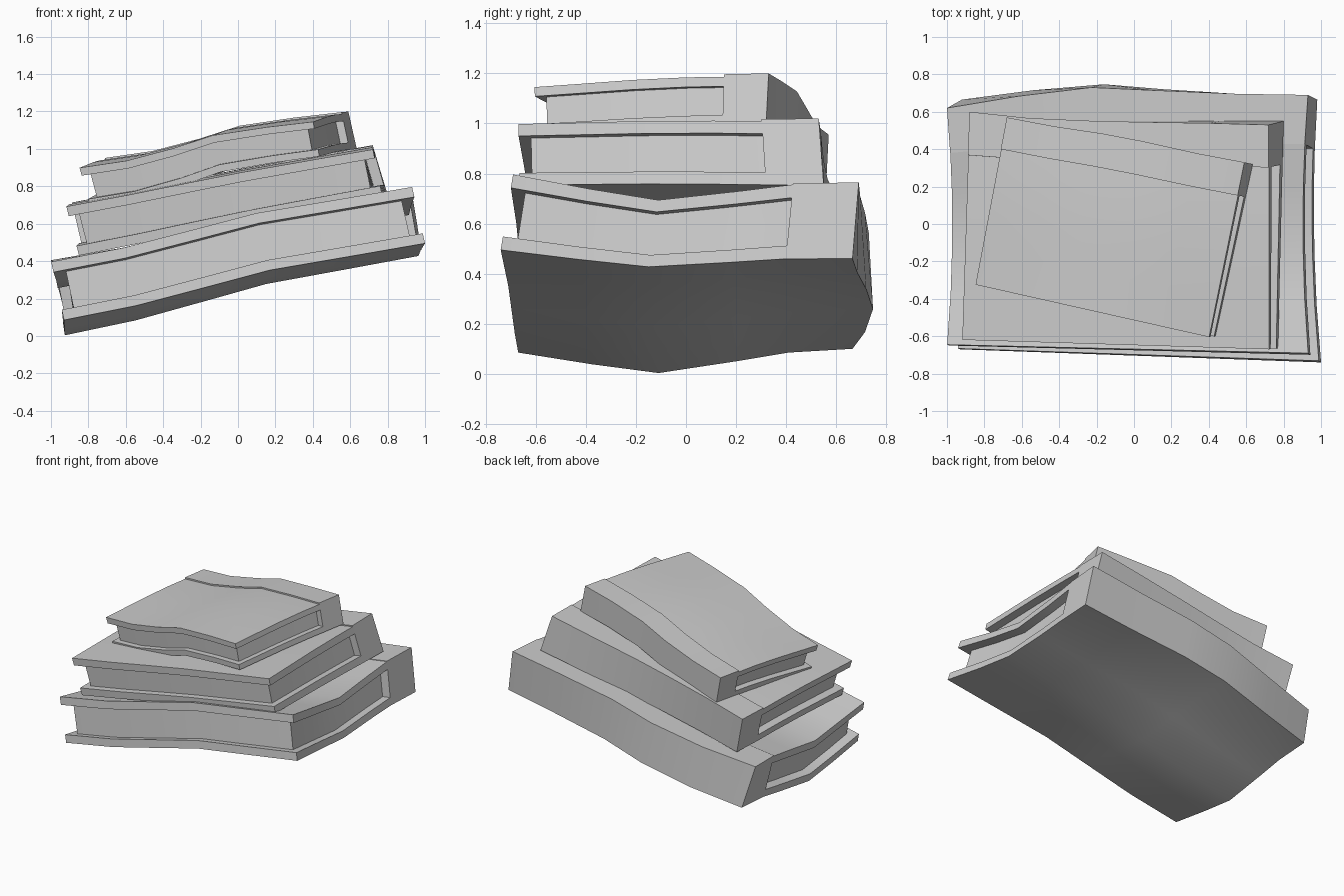
import bpy, bmesh
from mathutils import Vector

if "Cube" in bpy.data.objects:
    bpy.data.objects.remove(bpy.data.objects["Cube"])

US = [0, .2, .4, .57, .8, 1]      # stations along the spine
VS = [0, .22, .42, .65, .81]      # stations from fore-edge to spine


def interp(xs, ys, x):
    for i in range(len(xs) - 1):
        if x <= xs[i + 1]:
            f = (x - xs[i]) / (xs[i + 1] - xs[i])
            return ys[i] + f * (ys[i + 1] - ys[i])
    return ys[-1]


def make_warp(low, high, rise, sag, bulge, pinch):
    """Map book space (u along spine, v to spine, w up) to the bent, leaning book."""
    def patch(c, u, v):
        fl, fr, bl, br = (Vector(p) for p in c)
        return fl.lerp(fr, u).lerp(bl.lerp(br, u), v)

    def warp(u, v, w):
        p = patch(low, u, v).lerp(patch(high, u, v), w)
        p.z += interp(US, rise, u) + interp(VS + [1], sag, v) * (1 - .4 * u * (1 - w))
        p.y += interp(US, bulge, u) * v ** 3
        p.x += pinch * ((1 - u) * w - u) * 4 * v * (1 - v)
        return p
    return warp


def extrude_profile(name, profile, caps, u0, u1, warp):
    bm = bmesh.new()
    us = [u0] + [u for u in US if u0 < u < u1] + [u1]
    rings = [[bm.verts.new(warp(u, v, w)) for v, w in profile] for u in us]
    n = len(profile)
    for a, b in zip(rings, rings[1:]):
        for i in range(n):
            j = (i + 1) % n
            bm.faces.new((a[i], a[j], b[j], b[i]))
    for ring in (rings[0], rings[-1]):
        for cap in caps:
            bm.faces.new([ring[i] for i in cap])
    bmesh.ops.recalc_face_normals(bm, faces=bm.faces[:])
    me = bpy.data.meshes.new(name)
    bm.to_mesh(me)
    bm.free()
    ob = bpy.data.objects.new(name, me)
    bpy.context.collection.objects.link(ob)
    bpy.ops.object.select_all(action='DESELECT')
    ob.select_set(True)
    bpy.context.view_layer.objects.active = ob
    bpy.ops.object.shade_smooth_by_angle(angle=0.52)


def book(name, t, step, **bend):
    warp = make_warp(**bend)
    back = VS[::-1]
    # C-shaped case: lower cover, thick spine, upper cover
    case = [(v, 0) for v in VS] + [(1, 0), (1, 1), (.81, 1)]
    case += [(v, 1 - step) for v in back]
    case += [(v, 1 - step - t) for v in VS] + [(v, t) for v in back]
    caps = [(i, i + 1, 21 - i, 22 - i) for i in range(4)]
    caps += [(13 + i, 14 + i, 11 - i, 12 - i) for i in range(4)]
    caps += [(4, 5, 6, 7, 8, 17, 18)]
    extrude_profile(name + "_cover", case, caps, 0, 1, warp)
    # page block set back from the cover edges
    vs = [.04] + VS[1:-1] + [.82]
    pages = [(v, t - .01) for v in vs] + [(v, 1 - step - t + .01) for v in vs[::-1]]
    caps = [(i, i + 1, 8 - i, 9 - i) for i in range(4)]
    extrude_profile(name + "_pages", pages, caps, .033, .967, warp)


# large, strongly sagging book at the bottom
book("bottom_book", .175, .012,
     low=[(-.93, -.67, .085), (1, -.74, .495), (-.92, .665, .10), (.98, .665, .46)],
     high=[(-1, -.645, .40), (.93, -.69, .80), (-1, .62, .405), (.93, .69, .765)],
     rise=[0, -.005, .015, .033, .015, 0],
     sag=[0, -.05, -.088, -.045, -.012, 0],
     bulge=[0, .05, .082, .055, .02, 0], pinch=.028)

# nearly flat middle book
book("middle_book", .19, .03,
     low=[(-.85, -.60, .43), (.77, -.665, .755), (-.82, .58, .45), (.80, .55, .755)],
     high=[(-.92, -.62, .70), (.72, -.67, 1.005), (-.88, .60, .715), (.72, .53, 1.02)],
     rise=[0, 0, .005, .008, .004, 0],
     sag=[0, .003, .006, .004, 0, 0],
     bulge=[0, -.02, -.02, -.015, -.005, 0], pinch=0)

# small turned book on top
book("top_book", .19, .05,
     low=[(-.79, -.315, .69), (.435, -.60, .96), (-.64, .56, .76), (.635, .32, 1.0)],
     high=[(-.85, -.325, .91), (.40, -.605, 1.155), (-.68, .57, .955), (.59, .33, 1.20)],
     rise=[0, -.012, .005, .033, .02, 0],
     sag=[0, .005, .01, .01, .005, 0],
     bulge=[0, 0, .01, .01, 0, 0], pinch=0)
